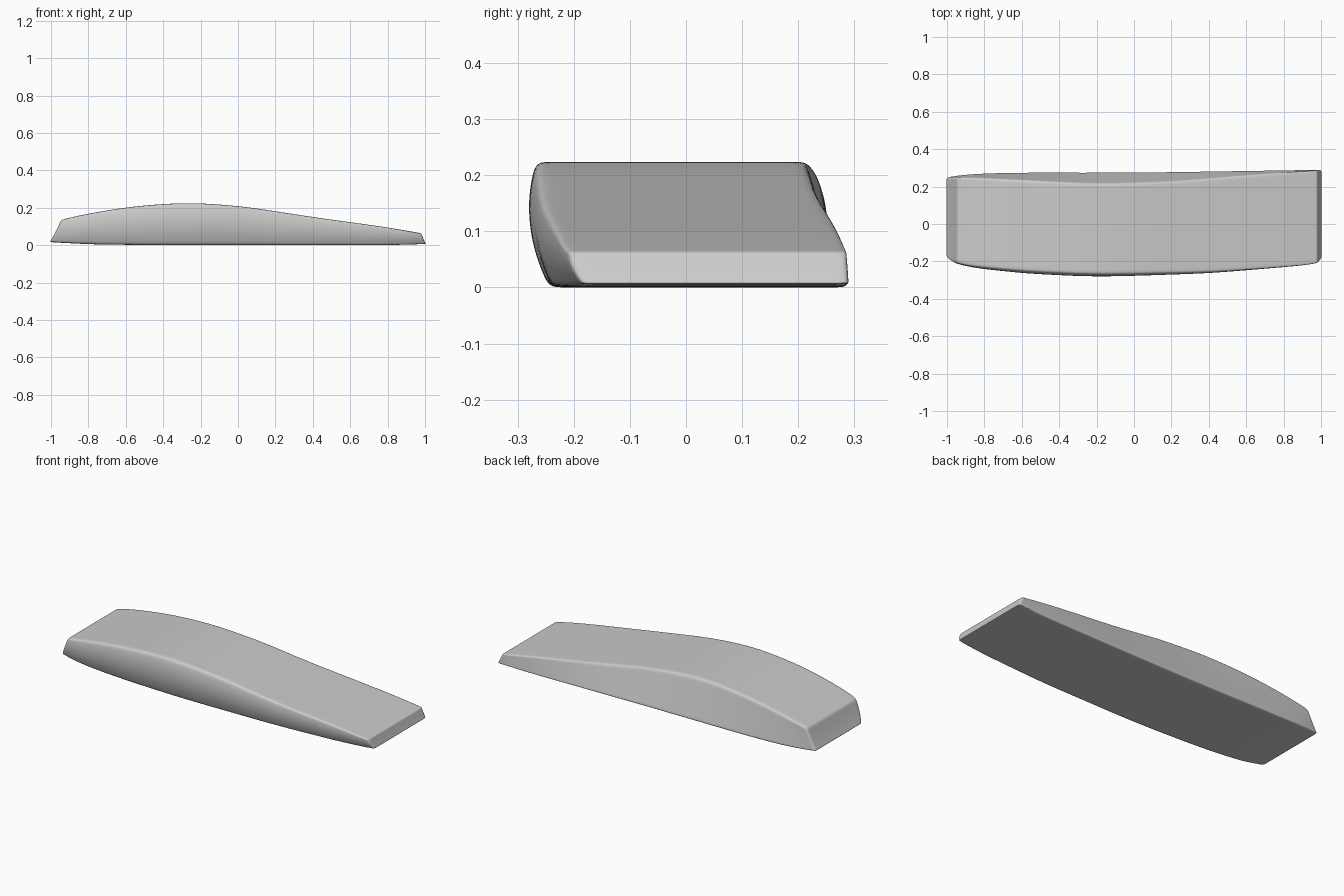
import bpy, bmesh

if "Cube" in bpy.data.objects:
    bpy.data.objects.remove(bpy.data.objects["Cube"])


def sample(table, x):
    """Linear lookup in a list of (x, value) pairs."""
    for (x0, a), (x1, b) in zip(table, table[1:]):
        if x <= x1:
            t = max(0, (x - x0) / (x1 - x0))
            return a + (b - a) * t
    return table[-1][1]


# Profiles along the length: heights, then the four side edges
TOP = [(-1, .115), (-.94, .137), (-.8, .17), (-.6, .203), (-.3, .229), (0, .212), (.4, .15), (.8, .095), (.95, .069), (1, .06)]
BOTTOM = [(-1, .016), (-.8, .004), (-.4, 0), (.8, 0), (1, .006)]
BACK_LOW = [(-1, .25), (-.9, .266), (-.7, .277), (0, .278), (1, .29)]
BACK_TOP = [(-1, .245), (-.9, .25), (-.6, .235), (-.2, .213), (.2, .225), (.6, .26), (1, .288)]
FRONT_LOW = [(-1, -.175), (-.9, -.205), (-.6, -.23), (-.2, -.245), (.4, -.235), (.9, -.2), (1, -.185)]
FRONT_TOP = [(-1, -.187), (-.9, -.222), (-.6, -.252), (-.2, -.27), (.4, -.257), (.9, -.222), (1, -.205)]

# Cage divisions, with support loops close to the edges
U = [0, .012, .05, .12, .2, .28, .36, .44, .52, .6, .7, .8, .9, .965, .99, 1]
V = [0, .05, .3, .7, .95, 1]
W = [0, .1, .35, .65, .88, 1]


def point(u, v, w):
    left, right = -1.006 + .06 * w, 1.004 - .025 * w
    x = left + (right - left) * u
    low, high = sample(BOTTOM, x), sample(TOP, x)
    front = sample(FRONT_LOW, x) * (1 - w) + sample(FRONT_TOP, x) * w
    front -= 4 * w * (1 - w) * .115 * (high - low)
    back = sample(BACK_LOW, x) * (1 - w) + sample(BACK_TOP, x) * w
    return x, front + (back - front) * v, low + (high - low) * w


# Wedge-shaped body: six grid sides of a deformed box
bm = bmesh.new()


def side(a, b, place):
    g = [[bm.verts.new(point(*place(p, q))) for q in b] for p in a]
    for i in range(len(a) - 1):
        for j in range(len(b) - 1):
            bm.faces.new((g[i][j], g[i + 1][j], g[i + 1][j + 1], g[i][j + 1]))


for k in (0, 1):
    side(U, V, lambda p, q: (p, q, k))
    side(U, W, lambda p, q: (p, k, q))
    side(V, W, lambda p, q: (k, p, q))
bmesh.ops.remove_doubles(bm, verts=bm.verts, dist=1e-5)
bmesh.ops.recalc_face_normals(bm, faces=bm.faces)
mesh = bpy.data.meshes.new("body")
bm.to_mesh(mesh)
bm.free()
mesh.shade_smooth()
body = bpy.data.objects.new("body", mesh)
bpy.context.collection.objects.link(body)
sub = body.modifiers.new("smooth", 'SUBSURF')
sub.levels = sub.render_levels = 3
